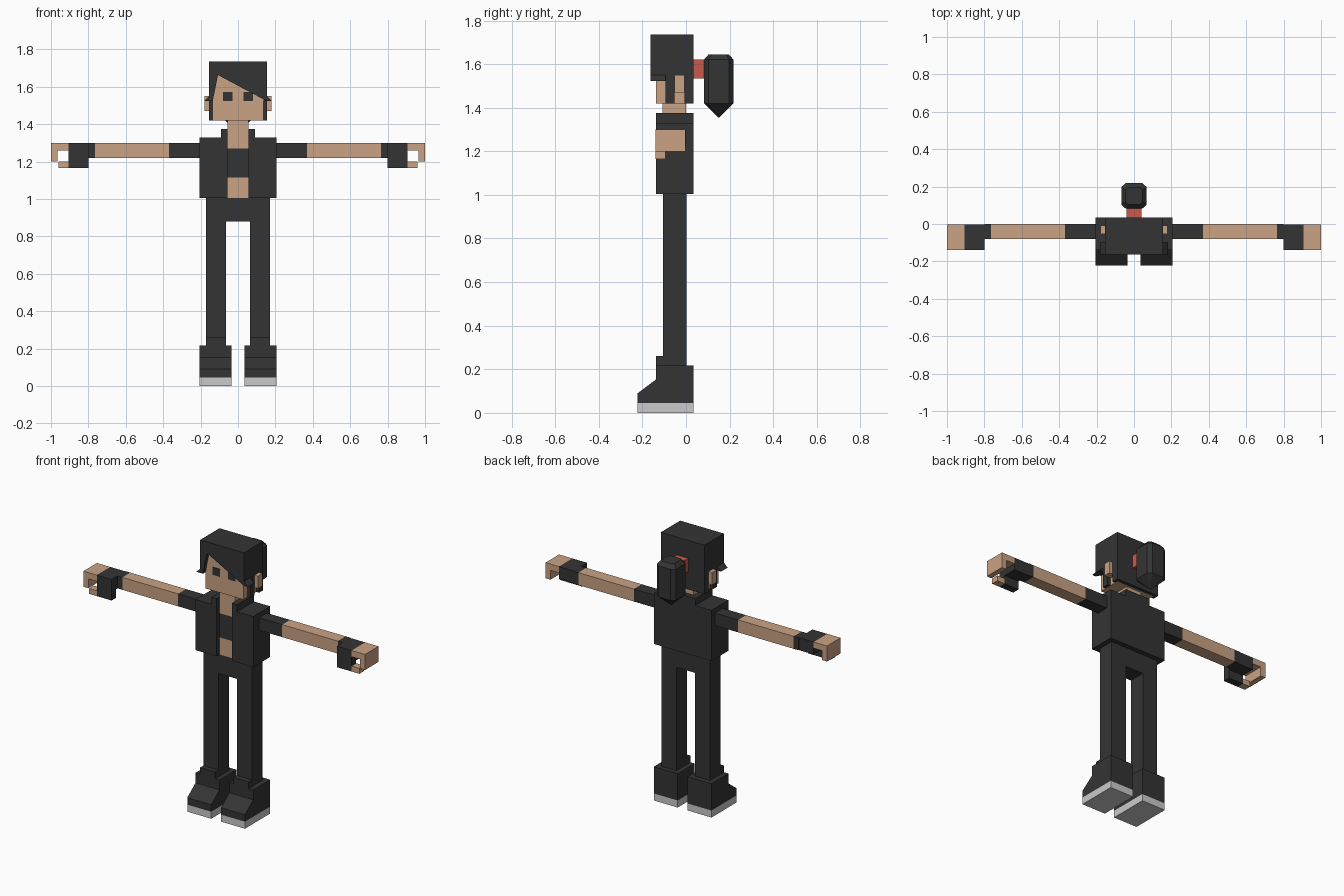
import bpy


def material(name, color):
    m = bpy.data.materials.new(name)
    m.diffuse_color = (*color, 1)
    return m


DARK = material("charcoal", (0.034, 0.034, 0.034))
SKIN = material("skin", (0.59, 0.36, 0.23))
SOLE = material("light_grey", (0.59, 0.59, 0.59))
RED = material("red", (0.59, 0.10, 0.07))


def add(name, verts, faces, mat):
    me = bpy.data.meshes.new(name)
    me.from_pydata(verts, [], faces)
    me.materials.append(mat)
    ob = bpy.data.objects.new(name, me)
    bpy.context.collection.objects.link(ob)
    return ob


def loft(name, rings, mat):
    """Skin a list of equal-length rings, counter-clockwise along the stack."""
    n = len(rings[0])
    verts = [v for r in rings for v in r]
    faces = [tuple(reversed(range(n))), tuple(range(len(verts) - n, len(verts)))]
    for k in range(len(rings) - 1):
        for i in range(n):
            a, b = k * n + i, k * n + (i + 1) % n
            faces.append((a, b, b + n, a + n))
    return add(name, verts, faces, mat)


def box(name, x, y, z, mat):
    base = [(x[0], y[0]), (x[1], y[0]), (x[1], y[1]), (x[0], y[1])]
    return loft(name, [[(a, b, c) for a, b in base] for c in z], mat)


def prism_x(name, yz, x, mat):
    return loft(name, [[(c, a, b) for a, b in yz] for c in x], mat)


def prism_y(name, xz, y, mat):
    return loft(name, [[(a, c, b) for a, b in xz] for c in reversed(y)], mat)


def mirrored(ob):
    """Keep the +x part and mirror it to -x."""
    ob.modifiers.new("Mirror", 'MIRROR').use_axis = (True, False, False)
    return ob


def pair(name, x, y, z, mat):
    return mirrored(box(name, x, y, z, mat))


# Boots: sole, sloped upper and tongue
pair("boot_sole", (0.035, 0.205), (-0.222, 0.034), (0, 0.045), SOLE)
mirrored(prism_x("boot_upper", [(-0.222, 0.045), (0.034, 0.045), (0.034, 0.217),
                                (-0.138, 0.217), (-0.138, 0.153), (-0.222, 0.09)],
                 (0.035, 0.205), DARK))
pair("boot_tongue", (0.065, 0.172), (-0.138, -0.105), (0.217, 0.26), DARK)

# Trousers
pair("trouser_leg", (0.065, 0.172), (-0.105, 0.003), (0.217, 0.88), DARK)
box("hips", (-0.172, 0.172), (-0.105, 0.003), (0.88, 1.005), DARK)

# Body seen through the open jacket
box("belly", (-0.055, 0.055), (-0.107, 0), (1.005, 1.115), SKIN)
box("shirt", (-0.055, 0.055), (-0.107, 0), (1.115, 1.27), DARK)
box("neck", (-0.055, 0.055), (-0.107, 0), (1.27, 1.42), SKIN)

# Jacket
pair("jacket_side", (0.055, 0.205), (-0.138, 0.034), (1.005, 1.33), DARK)
pair("collar_side", (0.055, 0.09), (-0.138, 0.034), (1.33, 1.375), DARK)
box("jacket_back", (-0.055, 0.055), (0, 0.034), (1.005, 1.375), DARK)

# Arms
pair("sleeve", (0.205, 0.37), (-0.08, 0), (1.22, 1.3), DARK)
pair("forearm", (0.37, 0.765), (-0.08, 0), (1.22, 1.3), SKIN)
pair("glove_cuff", (0.765, 0.80), (-0.08, 0), (1.22, 1.3), DARK)

# Hands with curled fingers and thumb
pair("glove_palm", (0.80, 0.905), (-0.14, -0.003), (1.22, 1.3), DARK)
pair("glove_thumb", (0.80, 0.905), (-0.14, -0.093), (1.165, 1.22), DARK)
pair("thumb", (0.905, 0.96), (-0.14, -0.093), (1.165, 1.2), SKIN)
mirrored(prism_y("fingers", [(0.905, 1.26), (0.965, 1.26), (0.965, 1.2), (1.0, 1.2),
                             (1.0, 1.3), (0.905, 1.3)], (-0.14, -0.003), SKIN))

# Head, ears and eyes
box("head", (-0.135, 0.135), (-0.138, 0.012), (1.42, 1.70), SKIN)
pair("ear", (0.135, 0.18), (-0.053, -0.008), (1.47, 1.55), SKIN)
pair("eye", (0.03, 0.08), (-0.142, -0.138), (1.523, 1.572), DARK)

# Hair: crown, swept fringe, back, sides with an ear gap, and pointed tufts
box("hair_crown", (-0.155, 0.155), (-0.138, 0.034), (1.70, 1.735), DARK)
prism_y("hair_fringe", [(-0.155, 1.523), (-0.135, 1.523), (-0.107, 1.663),
                        (0.155, 1.523), (0.155, 1.735), (-0.155, 1.735)],
        (-0.162, -0.138), DARK)
box("hair_back", (-0.155, 0.155), (0.012, 0.034), (1.42, 1.70), DARK)
mirrored(prism_x("hair_side", [(-0.138, 1.523), (-0.095, 1.523), (-0.095, 1.42),
                               (-0.053, 1.42), (-0.053, 1.55), (-0.008, 1.55),
                               (-0.008, 1.42), (0.012, 1.42), (0.012, 1.70),
                               (-0.138, 1.70)], (0.135, 0.155), DARK))
mirrored(prism_y("hair_tuft", [(0.155, 1.523), (0.182, 1.523), (0.155, 1.55)],
                 (-0.162, -0.095), DARK))

# Ponytail: band and faceted tail tapering to a point
box("hair_band", (-0.04, 0.04), (0.034, 0.09), (1.535, 1.62), RED)
OCT = [(-0.044, -1), (0.044, -1), (0.068, -0.7), (0.068, 0.7),
       (0.044, 1), (-0.044, 1), (-0.068, 0.7), (-0.068, -0.7)]
loft("ponytail", [[(x * s, 0.15 + y * 0.068 * s, z) for x, y in OCT]
                  for s, z in ((0.02, 1.355), (1, 1.42), (1, 1.62), (0.68, 1.645))], DARK)
